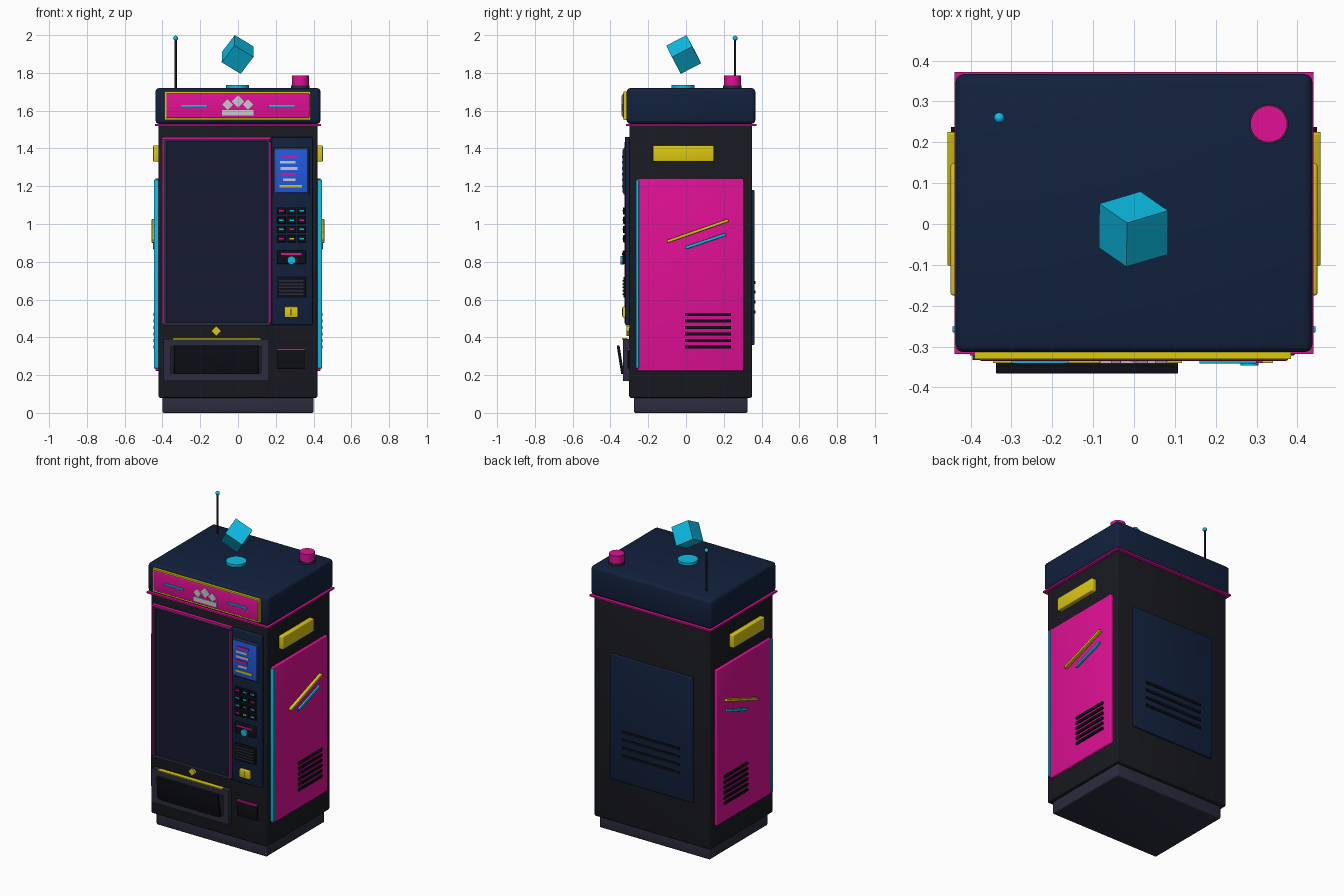
import bpy, bmesh
from math import radians, atan2, hypot
from mathutils import Matrix, Vector

if "Cube" in bpy.data.objects:
    bpy.data.objects.remove(bpy.data.objects["Cube"])


def material(name, hexa):
    m = bpy.data.materials.new(name)
    rgb = [int(hexa[i:i + 2], 16) / 255 for i in (0, 2, 4)]
    m.diffuse_color = [c / 12.92 if c < 0.04 else ((c + 0.055) / 1.055) ** 2.4 for c in rgb] + [1]
    m.use_nodes = True
    m.node_tree.nodes["Principled BSDF"].inputs["Base Color"].default_value = m.diffuse_color
    return m


BLACK = material("black", "191a20")
DARK = material("dark", "0e0f16")
GREY = material("slate", "2b2c3e")
NAVY = material("navy", "12213d")
GLASS = material("glass", "161930")
PINK = material("magenta", "e01095")
CYAN = material("cyan", "0cc0e8")
YELLOW = material("yellow", "dcc810")
BLUE = material("blue", "1e5ae0")
PALE = material("pale", "c8c8d0")


def finish(name, bm, mat, matrix, smooth=True):
    me = bpy.data.meshes.new(name)
    bm.to_mesh(me)
    bm.free()
    me.materials.append(mat)
    ob = bpy.data.objects.new(name, me)
    bpy.context.collection.objects.link(ob)
    ob.matrix_world = matrix
    if smooth:
        bpy.context.view_layer.objects.active = ob
        bpy.ops.object.select_all(action='DESELECT')
        ob.select_set(True)
        bpy.ops.object.shade_smooth_by_angle(angle=radians(35))
    return ob


def box(name, x, y, z, mat, bevel=0.0, rot=None):
    """Box from (min, max) ranges, optionally bevelled and turned about its centre."""
    bm = bmesh.new()
    bmesh.ops.create_cube(bm, size=1)
    bmesh.ops.scale(bm, vec=[b - a for a, b in (x, y, z)], verts=bm.verts)
    if bevel:
        bmesh.ops.bevel(bm, geom=bm.edges[:], offset=bevel, segments=3, profile=0.5, affect='EDGES')
    centre = Matrix.Translation([(a + b) / 2 for a, b in (x, y, z)])
    return finish(name, bm, mat, centre @ (rot or Matrix()), bool(bevel))


def disc(name, loc, r, depth, mat, rot=None, sides=32):
    bm = bmesh.new()
    bmesh.ops.create_cone(bm, cap_ends=True, segments=sides, radius1=r, radius2=r, depth=depth)
    return finish(name, bm, mat, Matrix.Translation(loc) @ (rot or Matrix()))


def frame(name, x, z, w, y, mat):
    """Rectangular ring of four bars on the front."""
    box(name + "_left", (x[0], x[0] + w), y, z, mat)
    box(name + "_right", (x[1] - w, x[1]), y, z, mat)
    box(name + "_bottom", (x[0] + w, x[1] - w), y, (z[0], z[0] + w), mat)
    box(name + "_top", (x[0] + w, x[1] - w), y, (z[1] - w, z[1]), mat)


def diamond(name, x, z, r, y, mat):
    h = r * 0.7071
    box(name, (x - h, x + h), y, (z - h, z + h), mat, rot=Matrix.Rotation(radians(45), 4, 'Y'))


# cabinet, plinth and cap
box("plinth", (-0.40, 0.40), (-0.275, 0.325), (0, 0.085), GREY, 0.008)
box("cabinet", (-0.42, 0.42), (-0.30, 0.35), (0.08, 1.535), BLACK, 0.008)
box("cap_trim", (-0.44, 0.44), (-0.318, 0.372), (1.52, 1.53), PINK)
box("cap", (-0.437, 0.437), (-0.314, 0.367), (1.53, 1.72), NAVY, 0.02)
box("front_seam", (0.158, 0.161), (-0.302, -0.29), (0.09, 0.45), DARK)

# illuminated sign
box("sign_panel", (-0.38, 0.378), (-0.335, -0.30), (1.56, 1.692), PINK, 0.006)
frame("sign_frame", (-0.39, 0.385), (1.55, 1.702), 0.011, (-0.33, -0.305), YELLOW)
for s in (-1, 1):
    box("sign_bar", (s * 0.23 - 0.07, s * 0.23 + 0.07), (-0.342, -0.33), (1.619, 1.631), CYAN, 0.003)
box("sign_ornament_base", (-0.085, 0.083), (-0.341, -0.33), (1.575, 1.604), PALE)
for x, z, r in ((-0.055, 1.632, 0.028), (0, 1.648, 0.033), (0.053, 1.632, 0.028)):
    diamond("sign_ornament_diamond", x, z, r, (-0.341, -0.33), PALE)

# display window
frame("window_frame", (-0.395, 0.17), (0.462, 1.452), 0.016, (-0.319, -0.295), GREY)
box("window_glass", (-0.38, 0.155), (-0.309, -0.29), (0.475, 1.44), GLASS)
box("window_trim_top", (-0.40, 0.175), (-0.322, -0.295), (1.451, 1.46), PINK)
box("window_trim_left", (-0.402, -0.394), (-0.322, -0.295), (0.47, 1.46), PINK)
box("window_trim_right", (0.166, 0.174), (-0.325, -0.295), (0.475, 1.435), PINK)

# control column with screen
box("control_panel", (0.178, 0.395), (-0.322, -0.29), (0.465, 1.46), NAVY, 0.006)
box("screen_bezel", (0.188, 0.378), (-0.331, -0.31), (1.155, 1.405), GREY, 0.005)
box("screen", (0.196, 0.37), (-0.336, -0.32), (1.165, 1.395), BLUE, 0.003)
for x0, x1, z, m in ((0.23, 0.315, 1.356, PINK), (0.222, 0.305, 1.326, PALE), (0.225, 0.315, 1.294, PALE),
                     (0.225, 0.305, 1.264, PINK), (0.237, 0.305, 1.234, PALE), (0.22, 0.34, 1.2, YELLOW)):
    box("screen_line", (x0, x1), (-0.34, -0.33), (z - 0.007, z + 0.007), m)

# keypad
for row in range(4):
    for col in range(3):
        x, z = 0.23 + col * 0.054, 1.069 - row * 0.049
        box("key", (x - 0.023, x + 0.023), (-0.333, -0.315), (z - 0.019, z + 0.019), DARK, 0.003)
        m = (PINK, CYAN, CYAN)[(row + col) % 3] if row < 3 else (PINK, YELLOW, CYAN)[col]
        box("key_mark", (x - 0.012, x + 0.012), (-0.336, -0.33), (z - 0.004, z + 0.004), m)

# card reader, speaker and yellow coin slot
box("card_reader", (0.206, 0.36), (-0.335, -0.315), (0.788, 0.86), DARK, 0.005)
box("card_slot", (0.228, 0.337), (-0.339, -0.33), (0.836, 0.846), PINK)
disc("reader_button", (0.283, -0.337, 0.808), 0.022, 0.018, CYAN, Matrix.Rotation(radians(90), 4, 'X'))
box("speaker", (0.206, 0.36), (-0.331, -0.315), (0.61, 0.72), DARK, 0.004)
for i in range(5):
    z = 0.628 + i * 0.018
    box("speaker_slat", (0.218, 0.348), (-0.335, -0.325), (z - 0.004, z + 0.004), GREY)
box("coin_plate", (0.245, 0.318), (-0.336, -0.315), (0.505, 0.562), YELLOW, 0.005)
box("coin_slot", (0.279, 0.284), (-0.338, -0.33), (0.515, 0.552), GREY)

# coin return
box("coin_return", (0.206, 0.355), (-0.309, -0.29), (0.235, 0.335), DARK, 0.004)
box("coin_return_trim", (0.206, 0.355), (-0.312, -0.29), (0.332, 0.34), PINK)

# delivery tray with tilted flap
frame("tray_frame", (-0.395, 0.163), (0.17, 0.392), 0.04, (-0.333, -0.29), GREY)
box("tray_recess", (-0.36, 0.125), (-0.318, -0.29), (0.20, 0.36), BLACK)
box("tray_flap", (-0.338, 0.108), (-0.355, -0.34), (0.205, 0.358), DARK, 0.003,
    Matrix.Rotation(radians(9), 4, 'X'))
box("tray_trim", (-0.345, 0.118), (-0.34, -0.31), (0.389, 0.396), YELLOW)
diamond("tray_marker", -0.115, 0.434, 0.026, (-0.314, -0.29), YELLOW)

# side panels, mirrored
for s in (-1, 1):
    def out(a, b):
        return tuple(sorted((s * a, s * b)))
    box("side_panel", out(0.41, 0.437), (-0.257, 0.305), (0.222, 1.242), PINK, 0.006)
    box("side_light_strip", out(0.41, 0.445), (-0.266, -0.25), (0.235, 1.235), CYAN, 0.004)
    box("side_lamp", out(0.41, 0.449), (-0.175, 0.148), (1.33, 1.416), YELLOW, 0.006)
    for name, y0, z0, y1, z1, m, depth in (("side_stripe_long", -0.10, 0.907, 0.224, 1.02, YELLOW, 0.457),
                                           ("side_stripe_short", -0.005, 0.873, 0.212, 0.946, CYAN, 0.449)):
        half, yc, zc = hypot(y1 - y0, z1 - z0) / 2, (y0 + y1) / 2, (z0 + z1) / 2
        box(name, out(0.43, depth), (yc - half, yc + half), (zc - 0.008, zc + 0.008), m, 0.003,
            Matrix.Rotation(atan2(z1 - z0, y1 - y0), 4, 'X'))
    for i in range(6):
        z = 0.348 + i * 0.0345
        box("side_vent", out(0.43, 0.448), (-0.005, 0.237), (z - 0.008, z + 0.008), DARK)

# back service panel
box("back_panel", (-0.30, 0.30), (0.34, 0.363), (0.36, 1.18), NAVY, 0.005)
for i in range(4):
    z = 0.535 + i * 0.052
    box("back_vent", (-0.21, 0.21), (0.355, 0.369), (z - 0.008, z + 0.008), DARK)

# antenna
disc("antenna_rod", (-0.33, 0.26, 1.85), 0.006, 0.27, BLACK, sides=12)
bm = bmesh.new()
bmesh.ops.create_uvsphere(bm, u_segments=16, v_segments=10, radius=0.013)
finish("antenna_tip", bm, CYAN, Matrix.Translation((-0.33, 0.26, 1.984)))

# beacon and projector disc
disc("beacon_base", (0.33, 0.245, 1.724), 0.049, 0.018, GREY)
disc("beacon", (0.33, 0.245, 1.752), 0.045, 0.066, PINK)
disc("projector_disc", (-0.002, -0.016, 1.726), 0.061, 0.02, CYAN)

# floating cube balanced on its corner
u = Vector((0.10, 0.03, -0.0604)).normalized()
v = Vector((-0.067, 0.047, -0.0886))
v = (v - u * v.dot(u)).normalized()
spin = Matrix((u, v, u.cross(v))).transposed().to_4x4()
box("floating_cube", (-0.062, 0.059), (-0.073, 0.048), (1.837, 1.958), CYAN, rot=spin)
